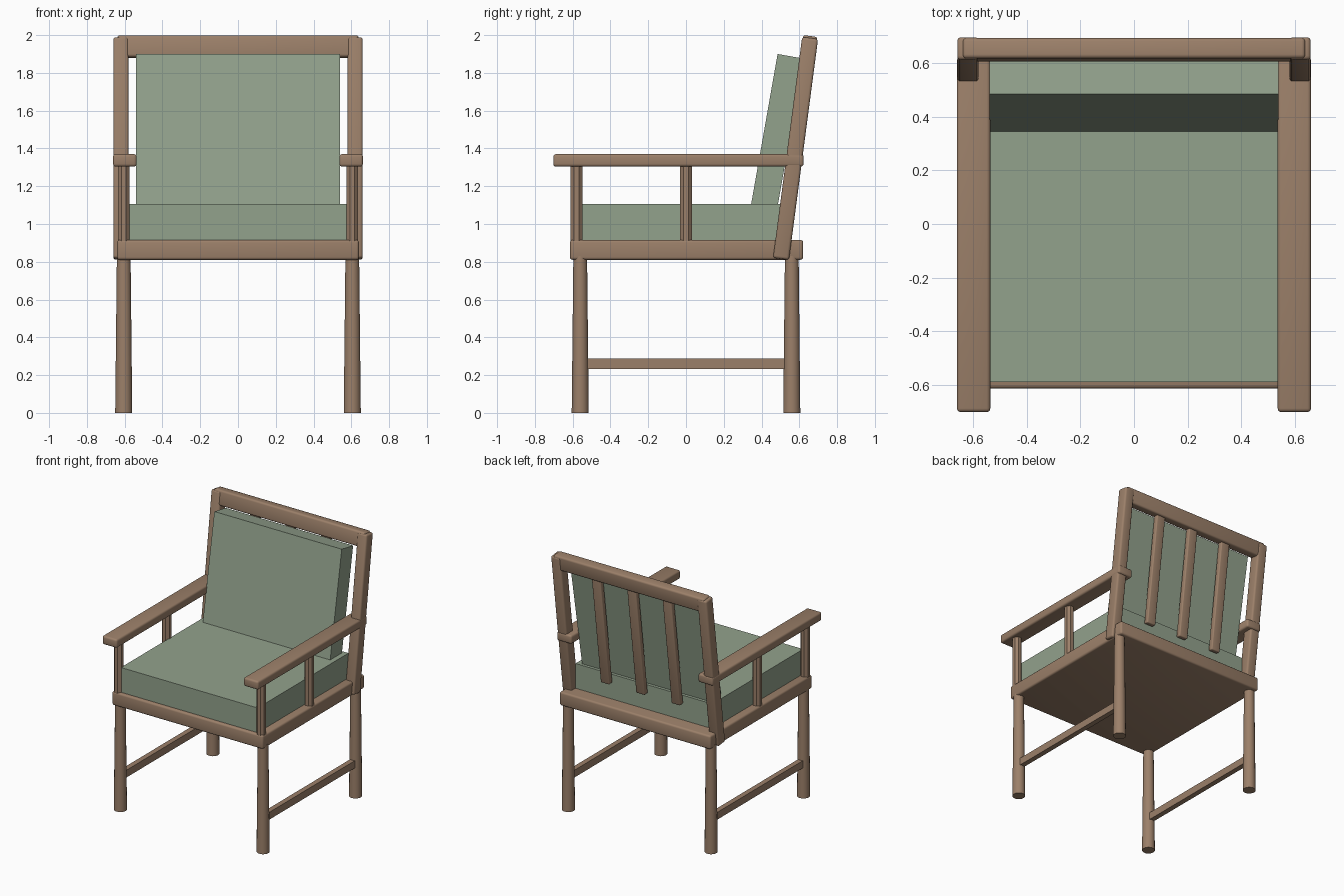
import bpy
import bmesh
from math import radians, sin, cos, tan
from mathutils import Matrix

if "Cube" in bpy.data.objects:
    bpy.data.objects.remove(bpy.data.objects["Cube"], do_unlink=True)


def material(name, rgb):
    mat = bpy.data.materials.new(name)
    mat.use_nodes = True
    mat.diffuse_color = (*rgb, 1)
    mat.node_tree.nodes["Principled BSDF"].inputs["Base Color"].default_value = (*rgb, 1)
    return mat


WOOD = material("warm_brown_wood", (0.33, 0.215, 0.142))
FABRIC = material("sage_green_fabric", (0.29, 0.36, 0.265))
LEAN = radians(7.5)           # slope of the wooden back
CUSHION_LEAN = radians(10)    # slope of the back cushion


def finish(name, bm, mat, smooth):
    mesh = bpy.data.meshes.new(name)
    bm.to_mesh(mesh)
    bm.free()
    mesh.materials.append(mat)
    obj = bpy.data.objects.new(name, mesh)
    bpy.context.collection.objects.link(obj)
    if smooth:
        bpy.ops.object.select_all(action="DESELECT")
        obj.select_set(True)
        bpy.context.view_layer.objects.active = obj
        bpy.ops.object.shade_smooth_by_angle(angle=radians(35))
    return obj


def block(name, size, centre, mat=WOOD, lean=0.0, bevel=0.0):
    """Box with rounded edges, leaning backwards about x."""
    bm = bmesh.new()
    bmesh.ops.create_cube(bm, size=1, matrix=Matrix.Diagonal((*size, 1)))
    if bevel:
        bmesh.ops.bevel(bm, geom=bm.edges[:], offset=bevel, segments=3,
                        profile=0.5, affect="EDGES")
    bm.transform(Matrix.Translation(centre) @ Matrix.Rotation(-lean, 4, "X"))
    return finish(name, bm, mat, bevel > 0)


def rod(name, x, y, z0, z1, r0, r1, sides, smooth):
    """Upright tapered rod with a flat side facing front."""
    bm = bmesh.new()
    bmesh.ops.create_cone(bm, cap_ends=True, segments=sides, radius1=r0,
                          radius2=r1, depth=z1 - z0)
    bm.transform(Matrix.Translation((x, y, (z0 + z1) / 2))
                 @ Matrix.Rotation(radians(180 / sides), 4, "Z"))
    return finish(name, bm, WOOD, smooth)


def on_back(x, z):
    """Point on the centre plane of the leaning back."""
    return (x, 0.58 + (z - 1.4) * tan(LEAN), z)


# Seat: wooden slab and cushion
block("seat_frame", (1.28, 1.235, 0.105), (0, 0.003, 0.863), bevel=0.014)
block("seat_cushion", (1.16, 1.10, 0.20), (0, -0.04, 1.005), FABRIC)

# Back cushion, placed from its top front edge
length, depth = 0.85, 0.14
s, c = sin(CUSHION_LEAN), cos(CUSHION_LEAN)
block("back_cushion", (1.08, depth, length),
      (0, 0.485 - s * length / 2 + c * depth / 2,
       1.90 - c * length / 2 - s * depth / 2), FABRIC, CUSHION_LEAN)

# Back: top rail and three slats
block("top_rail", (1.28, 0.077, 0.115), on_back(0, 1.938), lean=LEAN, bevel=0.014)
for name, x in (("right", -0.3), ("middle", 0), ("left", 0.3)):
    block(name + "_back_slat", (0.075, 0.04, 0.88), on_back(x, 1.48),
          lean=LEAN, bevel=0.008)

# Parts repeated on both sides
for side, sx in (("left", 1), ("right", -1)):
    block(side + "_back_post", (0.08, 0.085, 1.18), on_back(sx * 0.62, 1.4),
          lean=LEAN, bevel=0.014)
    block(side + "_armrest", (0.125, 1.325, 0.066), (sx * 0.599, -0.04, 1.337),
          bevel=0.014)
    block(side + "_stretcher", (0.04, 1.08, 0.056), (sx * 0.605, 0, 0.26))
    for place, y in (("front", -0.58), ("middle", 0)):
        rod(f"{side}_{place}_arm_support", sx * 0.605, y, 0.90, 1.32,
            0.034, 0.034, 8, False)
    for place, y in (("front", -0.56), ("rear", 0.56)):
        rod(f"{side}_{place}_leg", sx * 0.605, y, 0, 0.83, 0.046, 0.037, 16, True)
